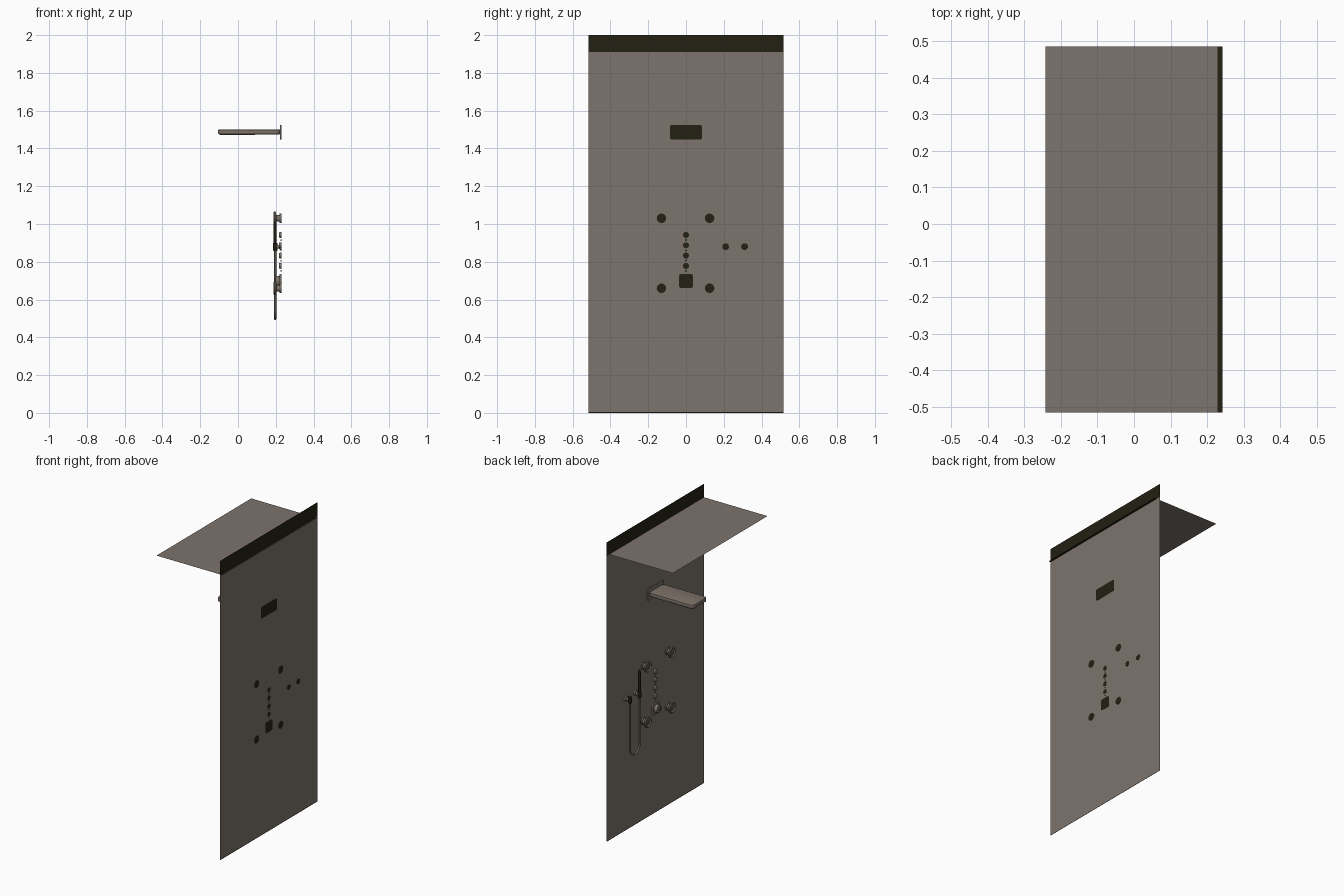
import bpy, bmesh, math
from mathutils import Matrix, Vector

if "Cube" in bpy.data.objects:
    bpy.data.objects.remove(bpy.data.objects["Cube"])

WALL_X = 0.2285      # wall plane
BACK_X = 0.2297      # fixtures poke just through the wall


def mat(name, rgb):
    m = bpy.data.materials.new(name)
    m.diffuse_color = (*rgb, 1)
    m.use_nodes = True
    m.node_tree.nodes["Principled BSDF"].inputs["Base Color"].default_value = m.diffuse_color
    return m


STONE = mat("warm_grey", (0.205, 0.172, 0.150))
METAL = mat("fixture_taupe", (0.20, 0.165, 0.135))
DARK = mat("dark_olive", (0.017, 0.015, 0.006))


def finish(name, bm, base, rule=None, smooth=True):
    bm.normal_update()
    for f in bm.faces:
        if rule and rule(f.calc_center_median()):
            f.material_index = 1
    me = bpy.data.meshes.new(name)
    bm.to_mesh(me)
    bm.free()
    me.materials.append(base)
    me.materials.append(DARK)
    ob = bpy.data.objects.new(name, me)
    bpy.context.collection.objects.link(ob)
    if smooth:
        bpy.context.view_layer.objects.active = ob
        ob.select_set(True)
        bpy.ops.object.shade_smooth_by_angle(angle=math.radians(35))
        ob.select_set(False)
    return ob


def behind(c):
    return c.x > WALL_X


def sheet(name, us, vs, place, rule):
    # flat sheet split into strips
    bm = bmesh.new()
    rows = [[bm.verts.new(place(u, v)) for v in vs] for u in us]
    for a, b in zip(rows, rows[1:]):
        for j in range(len(vs) - 1):
            bm.faces.new((a[j], b[j], b[j + 1], a[j + 1]))
    return finish(name, bm, STONE, rule, False)


def lathe(name, y, z, profile, base=METAL, n=24, axis="x", x0=0.0):
    # profile of (position along axis, radius), closed with end caps
    bm = bmesh.new()
    rings = []
    for p, r in profile:
        ring = []
        for i in range(n):
            t = 2 * math.pi * i / n
            c, s = r * math.cos(t), r * math.sin(t)
            co = (p, y + c, z + s) if axis == "x" else (x0 + c, y + s, z + p)
            ring.append(bm.verts.new(co))
        rings.append(ring)
    for a, b in zip(rings, rings[1:]):
        for i in range(n):
            j = (i + 1) % n
            bm.faces.new((a[i], a[j], b[j], b[i]))
    bm.faces.new(rings[0])
    bm.faces.new(rings[-1])
    bmesh.ops.recalc_face_normals(bm, faces=bm.faces)
    return finish(name, bm, base, behind)


def plate(name, lo, hi, axis, corner, edge, base=METAL):
    # box with rounded corners about one axis, then softened rims
    lo, hi = Vector(lo), Vector(hi)
    bm = bmesh.new()
    bmesh.ops.create_cube(bm, size=1, matrix=Matrix.Translation((lo + hi) / 2)
                          @ Matrix.Diagonal((*(hi - lo), 1)))
    es = [e for e in bm.edges
          if abs((e.verts[0].co - e.verts[1].co).normalized()[axis]) > 0.9]
    bmesh.ops.bevel(bm, geom=es, offset=corner, segments=5, profile=0.5, affect='EDGES')
    bm.normal_update()
    es = [e for e in bm.edges if abs(e.verts[0].co[axis] - e.verts[1].co[axis]) < 1e-6]
    if edge:
        bmesh.ops.bevel(bm, geom=es, offset=edge, segments=2, profile=0.5, affect='EDGES')
    return finish(name, bm, base, behind)


# wall and ceiling sheets, dark where hidden outside the cubicle
sheet("wall_panel", (-0.515, 0.515), (0, 0.004, 1.91, 2.0),
      lambda u, v: (WALL_X, u, v), lambda c: c.z > 1.91 or c.z < 0.004)
sheet("ceiling_panel", (-0.242, WALL_X, 0.242), (-0.515, 0.485),
      lambda u, v: (u, v, 1.91), behind)

# overhead shower plate with wall flange
plate("overhead_flange", (0.222, -0.085, 1.447), (BACK_X, 0.085, 1.525), 0, 0.012, 0)
plate("overhead_head", (-0.105, -0.077, 1.475), (0.224, 0.077, 1.500), 2, 0.022, 0.004)
plate("overhead_spray_face", (-0.095, -0.067, 1.470), (0.09, 0.067, 1.476), 2, 0.018, 0)

# four body jets
JET = [(0.193, 0.020), (0.190, 0.023), (0.187, 0.030), (0.189, 0.034), (0.194, 0.036),
       (0.200, 0.034), (0.203, 0.018), (0.220, 0.018), (0.221, 0.025), (BACK_X, 0.025)]
for y in (-0.13, 0.125):
    for z in (0.66, 1.03):
        lathe("body_jet", y, z, JET)
        lathe("jet_nozzle", y, z, [(0.188, 0.006), (0.194, 0.008)], n=12)
        for k in range(6):
            t = k * math.pi / 3
            lathe("jet_nozzle", y + 0.014 * math.cos(t), z + 0.014 * math.sin(t),
                  [(0.190, 0.003), (0.194, 0.004)], n=8)

# control buttons in a column, joined by small beads
for i in range(4):
    z = 0.942 - 0.0545 * i
    lathe("control_button", 0, z, [(0.216, 0.010), (0.218, 0.014), (BACK_X, 0.016)])
    lathe("button_bead", 0, z - 0.027, [(0.224, 0.004), (BACK_X, 0.005)], n=10)

# main mixer valve
plate("mixer_plate", (0.219, -0.037, 0.661), (BACK_X, 0.037, 0.735), 0, 0.012, 0)
lathe("mixer_knob", 0, 0.698, [(0.197, 0.020), (0.199, 0.024), (0.212, 0.026), (0.221, 0.028)])
plate("mixer_lever", (0.190, -0.005, 0.690), (0.198, 0.005, 0.728), 0, 0.003, 0)

# hand shower holder and hose outlet
for y in (0.21, 0.31):
    lathe("holder_pin", y, 0.88, [(0.195, 0.010), (0.218, 0.010), (0.220, 0.016),
                                  (BACK_X, 0.018)])
    lathe("holder_socket", y, 0.88, [(-0.024, 0.009), (-0.018, 0.012), (0.018, 0.012),
                                     (0.020, 0.009)], DARK, 16, "z", 0.197)
lathe("hand_shower_stick", 0.21, 0.89, [(0, 0.007), (0.01, 0.008), (0.14, 0.008), (0.15, 0.006)],
      DARK, 16, "z", 0.197)

# U-shaped hose
pts = [(0.197, 0.31, 0.86)]
pts += [(0.197, 0.26 + 0.05 * math.cos(t), 0.548 - 0.05 * math.sin(t))
        for t in [math.pi * k / 16 for k in range(17)]]
pts += [(0.197, 0.21, 0.87)]
cu = bpy.data.curves.new("hose_path", 'CURVE')
cu.dimensions = '3D'
cu.bevel_depth = 0.006
cu.bevel_resolution = 3
cu.use_fill_caps = True
sp = cu.splines.new('POLY')
sp.points.add(len(pts) - 1)
for p, co in zip(sp.points, pts):
    p.co = (*co, 1)
cu.materials.append(METAL)
hose = bpy.data.objects.new("shower_hose", cu)
bpy.context.collection.objects.link(hose)
